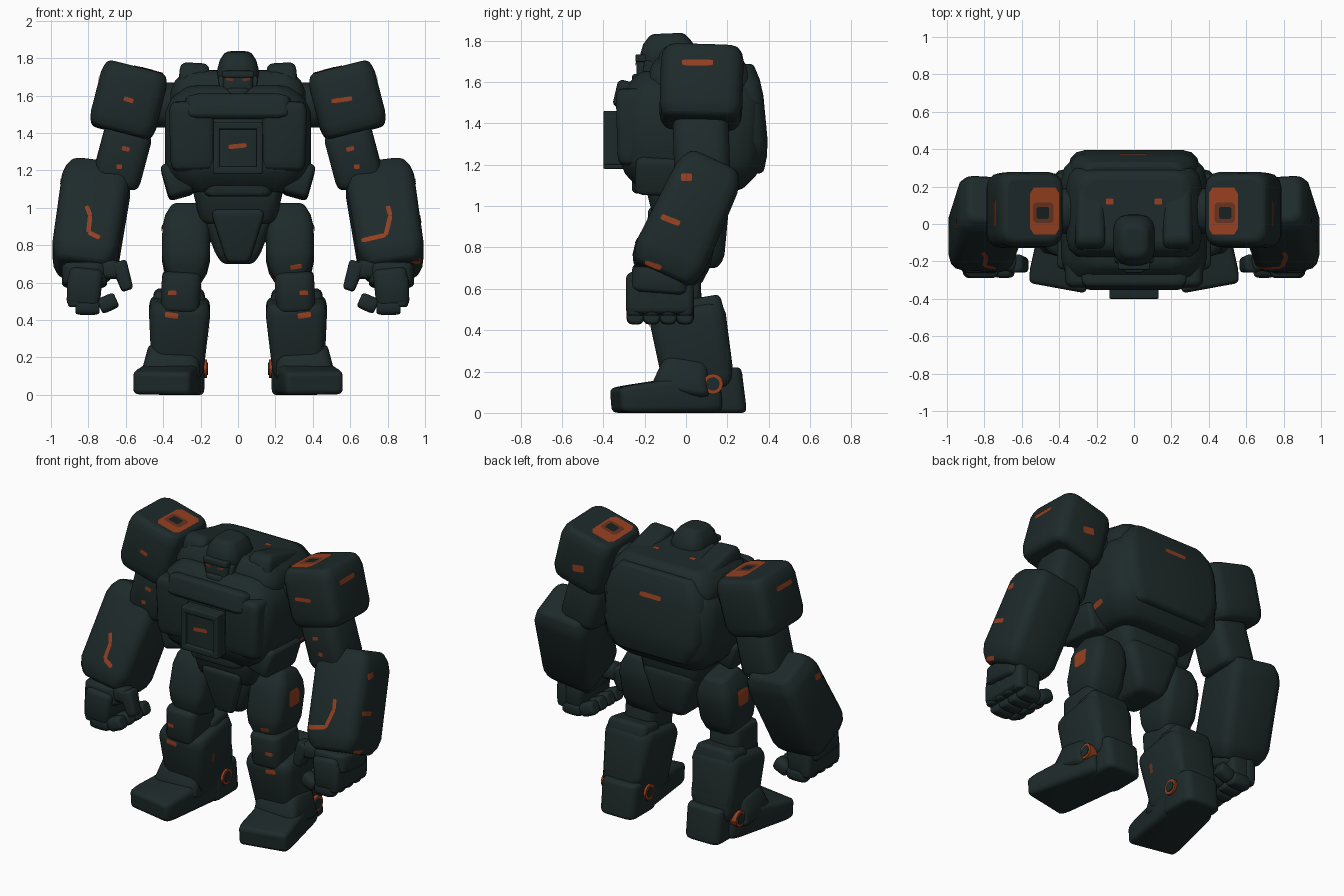
import bpy, bmesh, math
from mathutils import Vector
from mathutils.bvhtree import BVHTree

cube = bpy.data.objects.get("Cube")
if cube:
    bpy.data.objects.remove(cube, do_unlink=True)


def material(name, *rgb):
    mat = bpy.data.materials.new(name)
    mat.use_nodes = True
    mat.diffuse_color = (*rgb, 1)
    shader = mat.node_tree.nodes["Principled BSDF"]
    shader.inputs["Base Color"].default_value = (*rgb, 1)
    shader.inputs["Roughness"].default_value = .8
    return mat


ARMOUR = material("dark teal armour", .013, .023, .023)
SHADOW = material("shadow black", .009, .014, .014)
ORANGE = material("burnt orange", .3, .05, .014)
RUST = material("dull rust", .13, .032, .014)
PREFIX = {0: "", 1: "left_", -1: "right_"}
surfaces = {}


def finish(name, bm, mat, bevel=0):
    bmesh.ops.recalc_face_normals(bm, faces=bm.faces)
    surfaces[name] = BVHTree.FromBMesh(bm)
    mesh = bpy.data.meshes.new(name)
    bm.to_mesh(mesh)
    bm.free()
    mesh.materials.append(mat)
    part = bpy.data.objects.new(name, mesh)
    bpy.context.collection.objects.link(part)
    if bevel:
        soften = part.modifiers.new("soft edges", "BEVEL")
        soften.width, soften.segments = bevel, 3
        soften.limit_method, soften.angle_limit = "ANGLE", math.radians(35)
    bpy.context.view_layer.objects.active = part
    part.select_set(True)
    bpy.ops.object.shade_smooth_by_angle(angle=math.radians(40))
    part.select_set(False)


def rounded_ring(half_width, half_depth, corner):
    """Offsets of a rounded rectangle, four points to each corner."""
    radius = corner * min(half_width, half_depth)
    for quarter, (sx, sy) in enumerate(((1, 1), (-1, 1), (-1, -1), (1, -1))):
        for step in range(4):
            angle = math.pi * (quarter / 2 + step / 6)
            yield (sx * (half_width - radius) + radius * math.cos(angle),
                   sy * (half_depth - radius) + radius * math.sin(angle))


def block(name, start, end, size, taper=(1, 1), crown=.85, ease=.15,
          corner=.4, bevel=.02, mat=ARMOUR, s=0):
    """Rounded block from start to end; taper scales the far end, crown narrows both ends."""
    mirror = Vector((s or 1, 1, 1))
    start, end = Vector(start) * mirror, Vector(end) * mirror
    axis = (end - start).normalized()
    across = (Vector((1, 0, 0)) - axis * axis.x).normalized()
    if abs(axis.x) > .99:
        across = Vector((0, 1, 0))
    deep = axis.cross(across)
    bm, rings = bmesh.new(), []
    for t in (0, ease / 2, ease, .5, 1 - ease, 1 - ease / 2, 1):
        near_end = min(1, min(t, 1 - t) / ease)
        scale = crown + (1 - crown) * math.sin(near_end * math.pi / 2)
        width, depth = (h * scale * (1 + (k - 1) * t) for h, k in zip(size, taper))
        centre = start.lerp(end, t)
        rings.append([bm.verts.new(centre + across * x + deep * y)
                      for x, y in rounded_ring(width, depth, corner)])
    for low, high in zip(rings, rings[1:]):
        for i in range(len(low)):
            bm.faces.new((low[i - 1], low[i], high[i], high[i - 1]))
    bm.faces.new(rings[0])
    bm.faces.new(rings[-1])
    finish(PREFIX[s] + name, bm, mat, bevel)


def mark(name, target, view, a, b, half=.012, mat=ORANGE, lift=.004, s=0):
    """Thin painted plate from a to b, projected onto a part."""
    m = s or 1
    origin, ray = {
        "front": (lambda p: (p.x * m, -2, p.y), (0, 1, 0)),
        "back": (lambda p: (p.x * m, 2, p.y), (0, -1, 0)),
        "top": (lambda p: (p.x * m, p.y, 3), (0, 0, -1)),
        "outer": (lambda p: (2 * m, p.x, p.y), (-m, 0, 0)),
        "inner": (lambda p: (0, p.x, p.y), (m, 0, 0)),
    }[view]
    surface = surfaces.get(PREFIX[s] + target) or surfaces[target]
    a, b, ray = Vector(a), Vector(b), Vector(ray)
    sideways = (b - a).normalized().orthogonal() * half
    bm, n, grid = bmesh.new(), 8, {}
    for i in range(n + 1):
        for j in range(n + 1):
            at_corner = i in (0, n) and j in (0, n)
            point = a.lerp(b, i / n) + sideways * (2 * j / n - 1)
            hit = surface.ray_cast(Vector(origin(point)), ray)[0]
            if hit and not at_corner:
                grid[i, j] = bm.verts.new(hit - ray * lift)
    for i in range(n):
        for j in range(n):
            keys = ((i, j), (i + 1, j), (i + 1, j + 1), (i, j + 1))
            found = [grid[k] for k in keys if k in grid]
            if len(found) > 2:
                bm.faces.new(found)
    finish(PREFIX[s] + name, bm, mat)


# Torso: barrel chest, shoulder deck, back, chest panel and waist
block("torso", (0, .02, 1.08), (0, .03, 1.65), size=(.39, .345), crown=.72, ease=.25, bevel=.03)
block("shoulder_deck", (0, .06, 1.45), (0, .07, 1.73), size=(.36, .25), crown=.78, ease=.4, bevel=.03)
block("back_pack", (0, .27, 1.15), (0, .22, 1.68), size=(.35, .14), crown=.75, ease=.3, corner=.6)
block("upper_chest_plate", (0, -.25, 1.46), (0, -.22, 1.59), size=(.28, .11))
block("chest_panel", (0, -.3, 1.2), (0, -.3, 1.45), size=(.12, .08), crown=1, corner=.2)
for height in (1.2, 1.44):
    block("chest_panel_rail", (-.13, -.34, height), (.13, -.34, height), size=(.06, .02), crown=1, bevel=.01)
for x in (-.115, .115):
    block("chest_panel_post", (x, -.34, 1.2), (x, -.34, 1.44), size=(.017, .06), crown=1, bevel=.01)
block("waist", (0, .02, .92), (0, 0, 1.14), size=(.2, .17), taper=(1.25, 1.2))
block("belt_plate", (0, -.13, 1.06), (0, -.13, 1.17), size=(.18, .13))
block("pelvis", (0, .03, .7), (0, .03, 1.02), size=(.1, .15), taper=(2.2, 1.2), crown=.8, ease=.2)
block("crotch_guard", (0, -.09, .71), (0, -.13, 1), size=(.06, .06), taper=(2.5, 1))
mark("chest_mark", "chest_panel", "front", (-.05, 1.325), (.045, 1.335))
mark("back_mark", "back_pack", "back", (-.08, 1.55), (.07, 1.55), half=.014)

# Head: domed helmet, face, brow and chin
block("helmet", (0, -.08, 1.6), (0, -.09, 1.835), size=(.11, .135), crown=.6, ease=.4, corner=.7)
block("face", (0, -.17, 1.58), (0, -.17, 1.71), size=(.08, .07), crown=.9)
block("chin", (0, -.2, 1.56), (0, -.2, 1.64), size=(.05, .06), taper=(1.2, 1))
block("brow", (-.085, -.19, 1.715), (.085, -.19, 1.715), size=(.055, .018), crown=.9, bevel=.01)

for s in (1, -1):
    # Chest side armour, collar, cheeks and eyes
    block("collar", (.24, .02, 1.58), (.23, .06, 1.745), size=(.08, .18), crown=.8, ease=.3, s=s)
    block("rib_guard", (.3, -.09, 1.06), (.35, -.08, 1.24), size=(.07, .16), s=s)
    block("chest_plate", (.24, -.24, 1.2), (.25, -.25, 1.57), size=(.12, .09), s=s)
    block("cheek", (.07, -.17, 1.58), (.085, -.15, 1.7), size=(.022, .05), bevel=.01, s=s)
    mark("eye", "face", "front", (.025, 1.683), (.065, 1.69), half=.007, mat=RUST, s=s)
    mark("collar_dot", "shoulder_deck", "top", (.11, .12), (.15, .12), half=.016, s=s)

    # Shoulder block, leaning outwards
    block("shoulder_joint", (.3, .07, 1.55), (.5, .07, 1.55), size=(.12, .12), corner=.8, s=s)
    block("shoulder", (.63, .07, 1.4), (.54, .08, 1.75), size=(.18, .2), crown=.87, ease=.2, s=s)
    mark("shoulder_patch", "shoulder", "top", (.4, .07), (.555, .07), half=.125, s=s)
    mark("shoulder_patch_ring", "shoulder", "top", (.43, .06), (.54, .06), half=.055, mat=RUST, lift=.006, s=s)
    mark("shoulder_patch_core", "shoulder", "top", (.455, .06), (.52, .06), half=.032, mat=SHADOW, lift=.008, s=s)
    mark("shoulder_slot", "shoulder", "front", (.5 if s > 0 else .56, 1.57), (.61, 1.585), s=s)
    mark("shoulder_bar", "shoulder", "outer", (-.02, 1.695), (.13, 1.695), half=.014, s=s)

    # Upper arm and forearm
    block("upper_arm", (.66, .08, 1.12), (.58, .07, 1.42), size=(.13, .135), corner=.5, s=s)
    mark("upper_arm_mark", "upper_arm", "front", (.58, 1.31), (.62, 1.32), s=s)
    mark("elbow_mark", "upper_arm", "front", (.62, 1.22), (.65, 1.22), s=s)
    block("forearm", (.83, -.12, .66), (.745, .135, 1.21), size=(.176, .185), taper=(1.05, .87),
          crown=.76, ease=.17, s=s)
    if s > 0:
        corners = (.8, 1.01), (.815, .96), (.79, .855), (.66, .825)
    else:
        corners = (.81, 1.01), (.79, .96), (.8, .87), (.74, .84)
    for number, (a, b) in enumerate(zip(corners, corners[1:])):
        mark(f"forearm_line_{number}", "forearm", "front", a, b, s=s)
    mark("forearm_dot", "forearm", "outer", (-.025, 1.14), (.03, 1.14), half=.018, s=s)

    # Fist: wrist, palm, four curled fingers and a thumb
    block("wrist", (.82, -.13, .58), (.82, -.12, .7), size=(.12, .14), corner=.5, s=s)
    block("palm", (.83, -.13, .47), (.81, -.13, .68), size=(.09, .16), s=s)
    for finger in range(4):
        y = .08 * finger - .245
        joints = (.87, y, .64), (.87, y, .47), (.74, y, .47), (.65, y, .51)
        for number, (a, b) in enumerate(zip(joints, joints[1:])):
            block(f"finger_{finger}_{number}", a, b, size=(.043, .043), corner=.7, ease=.3, bevel=.01, s=s)
    block("thumb_base", (.8, -.18, .67), (.63, -.21, .67), size=(.05, .05), corner=.6, bevel=.01, s=s)
    block("thumb_tip", (.64, -.21, .71), (.59, -.22, .56), size=(.045, .05), taper=(.7, .8), corner=.6, bevel=.01, s=s)

    # Leg: hip, thigh, knee, shin and calf
    block("hip", (.1, .03, .9), (.32, .03, .88), size=(.08, .08), corner=.8, s=s)
    block("thigh", (.28, -.06, .6), (.275, .04, 1.01), size=(.128, .145), crown=.6, ease=.32, corner=.5, s=s)
    block("knee", (.31, -.05, .44), (.3, -.06, .66), size=(.105, .13), corner=.5, s=s)
    block("shin", (.325, .07, .1), (.31, 0, .51), size=(.135, .17), taper=(1.25, 1.1), s=s)
    block("calf_guard", (.315, .14, .2), (.315, .08, .56), size=(.14, .09), crown=.9, s=s)
    mark("thigh_patch", "thigh", "outer", (-.055, .86), (.045, .86), half=.05, s=s)
    mark("knee_mark", "knee", "front", (.33, .545), (.375, .545), s=s)
    mark("shin_mark", "shin", "front", (.32, .42), (.39, .43), half=.015, s=s)

    # Foot, turned outwards, with ankle rings
    block("foot", (.32, .15, .1), (.41, -.34, .062), size=(.145, .1), taper=(1.13, .62), crown=.92, s=s)
    block("instep", (.36, -.03, .08), (.34, 0, .25), size=(.16, .15), taper=(.85, .7), s=s)
    block("heel", (.305, .16, 0), (.305, .16, .22), size=(.125, .135), taper=(1, .8), crown=.95, s=s)
    for name, reach, radius, mat in (("ring", .16, .05, ORANGE), ("core", .164, .033, ARMOUR)):
        block("ankle_" + name, (.325 - reach, .13, .14), (.325 + reach, .13, .14),
              size=(radius, radius), crown=1, corner=1, bevel=0, mat=mat, s=s)

# Wear marks found on one side only
mark("shoulder_back_mark", "shoulder", "back", (.54, 1.54), (.62, 1.53), half=.022, s=1)
mark("forearm_bar", "forearm", "outer", (-.12, .95), (-.03, .915), half=.014, s=1)
mark("cuff_mark", "forearm", "outer", (-.2, .725), (-.12, .7), half=.014, s=1)
mark("thigh_mark", "thigh", "front", (.28, .68), (.34, .69), s=1)
mark("flank_mark", "torso", "outer", (.04, 1.17), (.16, 1.19), half=.014, s=1)
mark("shin_scratch", "shin", "inner", (-.03, .3), (-.03, .36), mat=RUST, s=-1)
